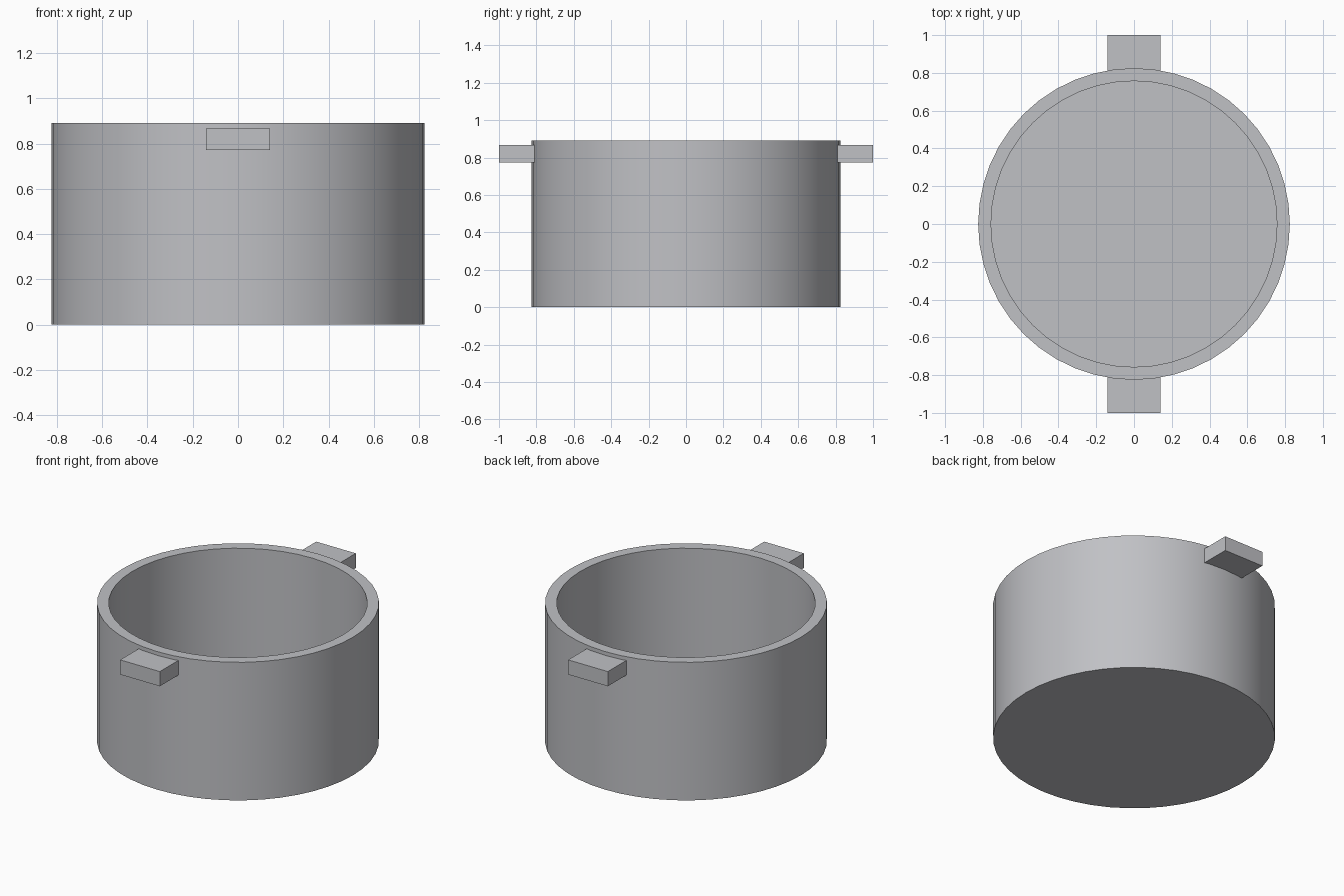
import bpy
import math
from mathutils import Matrix, Vector
import bmesh

cube = bpy.data.objects.get("Cube")
if cube:
    bpy.data.objects.remove(cube, do_unlink=True)

OUTER, INNER, HEIGHT, FLOOR = 0.825, 0.757, 0.892, 0.07
SIDES = 48

# Brushed grey metal
color = (0.53, 0.535, 0.56, 1)
metal = bpy.data.materials.new("grey_metal")
metal.use_nodes = True
metal.diffuse_color = color
metal.node_tree.nodes["Principled BSDF"].inputs["Base Color"].default_value = color


def add_object(name, bm):
    bmesh.ops.recalc_face_normals(bm, faces=bm.faces)
    mesh = bpy.data.meshes.new(name)
    bm.to_mesh(mesh)
    bm.free()
    mesh.materials.append(metal)
    obj = bpy.data.objects.new(name, mesh)
    bpy.context.collection.objects.link(obj)
    return obj


# Pot body: rings from the outer base, over the rim, down to the inner floor
bm = bmesh.new()
rings = []
for radius, z in [(OUTER, 0), (OUTER, HEIGHT), (INNER, HEIGHT), (INNER, FLOOR)]:
    angles = [2 * math.pi * i / SIDES for i in range(SIDES)]
    rings.append([bm.verts.new((radius * math.cos(a), radius * math.sin(a), z)) for a in angles])
for low, high in zip(rings, rings[1:]):
    for i in range(SIDES):
        j = (i + 1) % SIDES
        bm.faces.new((low[i], low[j], high[j], high[i]))
bm.faces.new(rings[0])
bm.faces.new(rings[-1])
body = add_object("pot_body", bm)
bpy.ops.object.select_all(action="DESELECT")
body.select_set(True)
bpy.context.view_layer.objects.active = body
bpy.ops.object.shade_smooth_by_angle(angle=math.radians(30))

# Block handles set into the wall at the front and back
for name, side in (("front_handle", -1), ("back_handle", 1)):
    bm = bmesh.new()
    place = Matrix.Translation(Vector((0, side * 0.895, 0.82)))
    bmesh.ops.create_cube(bm, size=1, matrix=place @ Matrix.Diagonal((0.283, 0.21, 0.095, 1)))
    add_object(name, bm)
